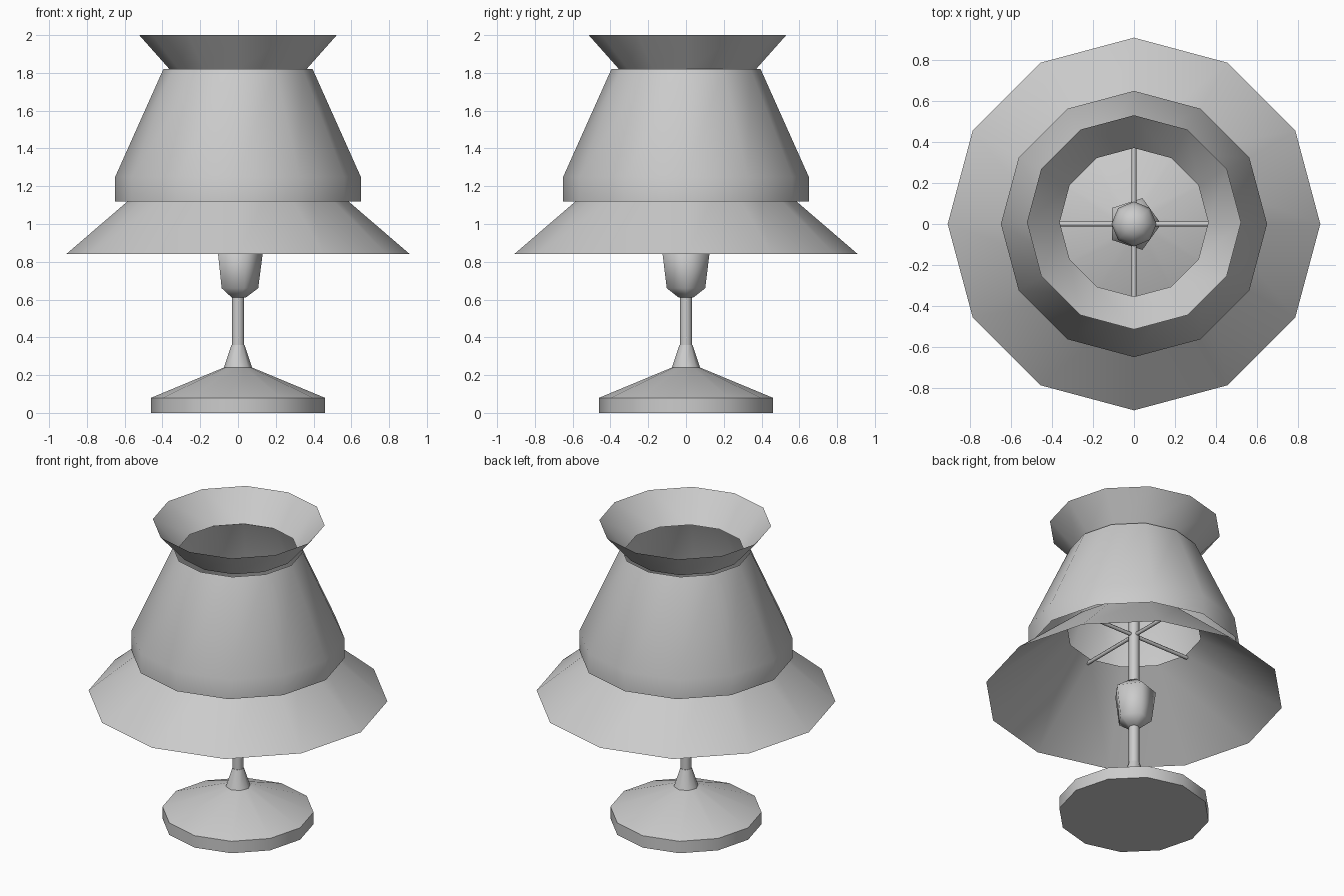
import bpy
import bmesh
from math import cos, sin, tau, radians

cube = bpy.data.objects.get("Cube")
if cube:
    bpy.data.objects.remove(cube, do_unlink=True)

grey = bpy.data.materials.new("plain grey")
grey.use_nodes = True
grey.diffuse_color = (0.6, 0.6, 0.6, 1)
grey.node_tree.nodes["Principled BSDF"].inputs["Base Color"].default_value = (0.6, 0.6, 0.6, 1)


def finish(obj, angle):
    """Give an object its colour and smooth shading."""
    if not obj.data.materials:
        obj.data.materials.append(grey)
    bpy.ops.object.select_all(action="DESELECT")
    obj.select_set(True)
    bpy.context.view_layer.objects.active = obj
    bpy.ops.object.shade_smooth_by_angle(angle=radians(angle))


def lathe(name, profile, sides=12, capped=False, angle=40, shift_y=0):
    """Turn (radius, height) points around the z axis, bottom to top."""
    bm = bmesh.new()
    rings = []
    for r, z in profile:
        rings.append([bm.verts.new((r * cos(tau * i / sides),
                                    r * sin(tau * i / sides) + shift_y, z))
                      for i in range(sides)])
    for low, high in zip(rings, rings[1:]):
        for i in range(sides):
            j = (i + 1) % sides
            bm.faces.new((low[i], low[j], high[j], high[i]))
    if capped:
        bm.faces.new(rings[0][::-1])
        bm.faces.new(rings[-1])
    mesh = bpy.data.meshes.new(name)
    bm.to_mesh(mesh)
    bm.free()
    obj = bpy.data.objects.new(name, mesh)
    bpy.context.collection.objects.link(obj)
    finish(obj, angle)
    return obj


# Foot and stem
lathe("base", [(0.46, 0), (0.46, 0.08), (0.075, 0.24)], capped=True)
lathe("neck", [(0.075, 0.24), (0.035, 0.36)], sides=8, capped=True, angle=50)
lathe("pole", [(0.033, 0.34), (0.033, 1.42)], sides=8, capped=True, angle=50)
lathe("socket", [(0.04, 0.61), (0.107, 0.66), (0.133, 0.86), (0.04, 0.93)],
      sides=5, capped=True, angle=75)

# Open shade shells
lathe("shade_skirt", [(0.91, 0.84), (0.41, 1.27)])
lathe("shade_drum", [(0.65, 1.12), (0.65, 1.25), (0.395, 1.82)])
lathe("shade_collar", [(0.363, 1.82), (0.523, 2.0)], shift_y=0.008)

# Rounded finial on the pole
bpy.ops.mesh.primitive_uv_sphere_add(segments=8, ring_count=6, radius=0.11,
                                     location=(0, 0, 1.48))
finial = bpy.context.object
finial.name = "finial"
finish(finial, 60)

# Four spokes holding the shade
for k, side in enumerate(("left", "back", "right", "front")):
    length = 0.47 if side == "front" else 0.42
    a = tau * k / 4
    bpy.ops.mesh.primitive_cylinder_add(
        vertices=6, radius=0.012, depth=length,
        location=(cos(a) * length / 2, sin(a) * length / 2, 1.255),
        rotation=(0, tau / 4, a))
    spoke = bpy.context.object
    spoke.name = side + "_spoke"
    finish(spoke, 65)
